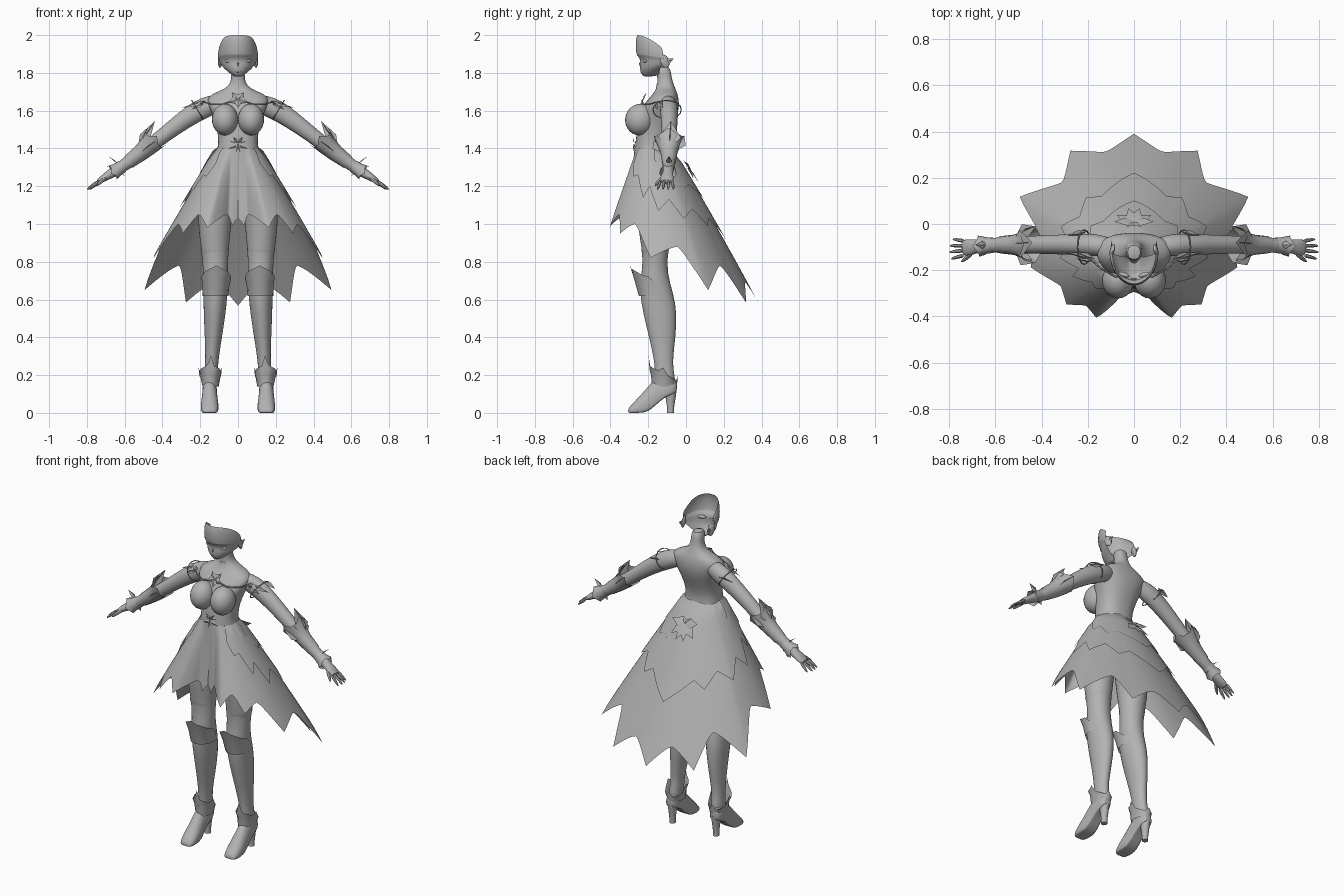
import bpy, bmesh, math
from mathutils import Vector, Matrix

grey = bpy.data.materials.new("neutral_grey")
grey.diffuse_color = (0.45, 0.45, 0.45, 1)


def finish(name, bm, mirror=False, sub=0, angle=50):
    """Turn a bmesh into a shaded object, optionally mirrored left to right."""
    bmesh.ops.recalc_face_normals(bm, faces=bm.faces)
    me = bpy.data.meshes.new(name)
    bm.to_mesh(me)
    bm.free()
    me.materials.append(grey)
    for p in me.polygons:
        p.use_smooth = True
    me.set_sharp_from_angle(angle=math.radians(angle))
    ob = bpy.data.objects.new(name, me)
    bpy.context.collection.objects.link(ob)
    if mirror:
        ob.modifiers.new("mirror", 'MIRROR').use_mirror_merge = False
    if sub:
        m = ob.modifiers.new("smooth", 'SUBSURF')
        m.levels = m.render_levels = sub
    return ob


def sheet(bm, rows, closed):
    """Join rows of points with quads."""
    vs = [[bm.verts.new(p) for p in r] for r in rows]
    n = len(rows[0])
    for a, b in zip(vs, vs[1:]):
        for i in range(n if closed else n - 1):
            j = (i + 1) % n
            bm.faces.new((a[i], a[j], b[j], b[i]))
    return vs


def loft(name, rings, mirror=False, sub=1, caps=True):
    bm = bmesh.new()
    vs = sheet(bm, rings, True)
    if caps:
        bm.faces.new(vs[0])
        bm.faces.new(vs[-1])
    return finish(name, bm, mirror, sub)


def upright(rows, n=16, zig=0, power=1):
    """Horizontal rings: centre x, front y, back y, z, half width, forward tilt."""
    out = []
    for k, (cx, yf, yb, z, rx, *tilt) in enumerate(rows):
        ring, tl = [], tilt[0] if tilt else 0
        for i in range(n):
            a = math.tau * i / n
            s, c = [math.copysign(abs(v) ** power, v) for v in (math.sin(a), math.cos(a))]
            dz = zig * (1 if i % 4 == 0 else -1) if k == len(rows) - 1 else 0
            ring.append(Vector((cx + rx * s, (yf + yb) / 2 + (yf - yb) / 2 * c, z + tl * c + dz)))
        out.append(ring)
    return out


def tube(pts, radii, n=12, zig=0):
    """Rings along a path; each radius is a number or a (sideways, upward) pair."""
    pts, out = [Vector(p) for p in pts], []
    for k, p in enumerate(pts):
        t = (pts[min(k + 1, len(pts) - 1)] - pts[max(k - 1, 0)]).normalized()
        u = Vector((0, 1, 0)) if abs(t.y) < 0.9 else Vector((1, 0, 0))
        u = (u - t * u.dot(t)).normalized()
        v = t.cross(u)
        r = radii[k] if isinstance(radii, (list, tuple)) else radii
        ru, rv = r if isinstance(r, tuple) else (r, r)
        ring = []
        for i in range(n):
            a = math.tau * i / n
            d = zig * (1 if i % 3 == 0 else -0.4) if k == len(pts) - 1 else 0
            ring.append(p + u * ru * math.cos(a) + v * rv * math.sin(a) + t * d)
        out.append(ring)
    return out


def ball(name, c, s, tilt=(0, 0, 0), mirror=False):
    bm = bmesh.new()
    rot = Matrix.Rotation(tilt[0], 4, 'X') @ Matrix.Rotation(tilt[2], 4, 'Z')
    bmesh.ops.create_uvsphere(bm, u_segments=24, v_segments=14, radius=1,
                              matrix=Matrix.Translation(c) @ rot @ Matrix.Diagonal((*s, 1)))
    return finish(name, bm, mirror)


def leaves(name, items, normal, mirror=False):
    """Pointed, creased petals from base to tip."""
    bm, nrm = bmesh.new(), Vector(normal).normalized()
    for base, tip, w in items:
        b, t = Vector(base), Vector(tip)
        s = (t - b).cross(nrm).normalized() * w / 2
        m = b.lerp(t, 0.4)
        vb, vt, v1, v2, vm = [bm.verts.new(p) for p in (b, t, m + s, m - s, m + nrm * 0.006)]
        for f in ((vb, v1, vm), (v1, vt, vm), (vt, v2, vm), (v2, vb, vm)):
            bm.faces.new(f)
    return finish(name, bm, mirror, 0, 30)


def lerp_table(tab, x):
    for (a, p), (b, q) in zip(tab, tab[1:]):
        if x <= b:
            return p + (q - p) * (x - a) / (b - a)
    return tab[-1][1]


# Torso and neck
loft("torso", upright([(0, -.26, -.07, 1.22, .15), (0, -.275, -.068, 1.31, .138),
                       (0, -.272, -.08, 1.37, .114), (0, -.268, -.093, 1.43, .103),
                       (0, -.26, -.075, 1.5, .11), (0, -.25, -.045, 1.57, .13),
                       (0, -.235, -.036, 1.62, .155), (0, -.2, -.038, 1.66, .168),
                       (0, -.175, -.045, 1.69, .14), (0, -.158, -.055, 1.715, .065),
                       (0, -.15, -.07, 1.75, .037), (0, -.154, -.078, 1.79, .036),
                       (0, -.165, -.085, 1.84, .034)], 24, 0, .85))
ball("bust", (.069, -.244, 1.553), (.069, .078, .084), (-.25, 0, 0), True)
loft("choker", upright([(0, -.158, -.065, 1.728, .046), (0, -.156, -.068, 1.74, .042)]), sub=0)

# Face shell with fringe, open at the back and top: front z, side z, half width, front y, side y
rows = []
for zf, zs, w, yf, ys in [(2.0, 1.935, .093, -.258, -.13), (1.98, 1.925, .102, -.266, -.125),
                          (1.93, 1.895, .107, -.267, -.12), (1.892, 1.872, .106, -.262, -.12),
                          (1.886, 1.868, .1, -.251, -.12), (1.862, 1.855, .097, -.24, -.12),
                          (1.84, 1.843, .09, -.245, -.125), (1.815, 1.83, .077, -.243, -.135),
                          (1.795, 1.815, .056, -.237, -.14), (1.777, 1.8, .03, -.224, -.145),
                          (1.783, 1.797, .024, -.17, -.13)]:
    rows.append([])
    for i in range(21):
        a = math.radians(-90 + 9 * i)
        rows[-1].append((w * math.sin(a), ys + (yf - ys) * math.cos(a),
                         zf + (zs - zf) * (1 - math.cos(a)) ** 1.7))
bm = bmesh.new()
sheet(bm, rows, False)
finish("face_shell", bm, sub=1)
leaves("nose", [((0, -.24, 1.86), (0, -.249, 1.833), .01)], (0, -1, 0))
ball("eye", (.045, -.219, 1.864), (.026, .01, .01), (0, 0, .3), True)
ball("lips", (0, -.238, 1.806), (.012, .004, .003))
ball("ear", (.094, -.112, 1.862), (.01, .024, .036), (.35, 0, .3), True)
leaves("ear_tip", [((.095, -.12, 1.85), (.095, -.066, 1.875), .035)], (1, 0, 0), True)

# Arms, hands and fingers
loft("arm", tube([(.05, -.105, 1.65), (.11, -.1, 1.64), (.17, -.09, 1.62), (.24, -.088, 1.583),
                  (.34, -.089, 1.511), (.45, -.09, 1.425), (.53, -.09, 1.362), (.62, -.092, 1.3),
                  (.67, -.096, 1.268), (.705, -.1, 1.247), (.748, -.105, 1.218)],
                 [(.03, .03), (.042, .047), (.05, .057), (.047, .054), (.043, .045), .038, .04, .031, .026,
                  (.036, .02), (.04, .013)], 16), True)
for i in range(4):
    y, reach = -.073 - .021 * i, (-.012, 0, .002, -.006)[i]
    loft("finger_%d" % (i + 1), tube([(.735, y, 1.228), (.77 + reach, y - .003 * (i - 1), 1.205),
                                      (.8 + reach, y - .008 * (i - 1), 1.18)], [.011, .01, .005], 6), True)
loft("thumb", tube([(.695, -.115, 1.25), (.725, -.148, 1.225), (.75, -.165, 1.2)], [.014, .012, .006], 6), True)

# Glove cuffs and wrist frills
loft("glove_cuff", tube([(.58, -.09, 1.328), (.52, -.09, 1.373), (.475, -.09, 1.413), (.442, -.09, 1.45)],
                        [.037, .044, (.06, .052), (.08, .066)], 12, .02), True, 0, False)
leaves("cuff_spike", [((.53, -.09, 1.4), (.44, -.08, 1.545), .12)], (.8, 0, .6), True)
leaves("cuff_spike_ridge", [((.53, -.09, 1.4), (.44, -.08, 1.545), .06)], (0, 1, 0), True)
leaves("cuff_side_spike", [((.51, -.05, 1.39), (.425, -.01, 1.47), .07), ((.51, -.13, 1.38), (.435, -.17, 1.44), .07)],
       (.5, 0, .8), True)
loft("wrist_frill", tube([(.61, -.092, 1.307), (.64, -.093, 1.287), (.665, -.095, 1.271)],
                         [.033, .036, .046], 12, .012), True, 0, False)
leaves("wrist_spike", [((.635, -.09, 1.315), (.688, -.09, 1.36), .035), ((.62, -.09, 1.28), (.6, -.09, 1.25), .03)],
       (-.6, 0, .8), True)

# Skirt: jagged layers hung on one flaring surface, angle 0 at the front
SLOPE = [(0, .05), (22, .1), (35, .41), (60, .5), (90, .575), (120, .63), (150, .58), (180, .575)]


def skirt_point(deg, z, off):
    a, h = math.radians(deg), 1.4 - z
    r0 = 1 / math.hypot(math.sin(a) / .108, math.cos(a) / .094)
    r = r0 + lerp_table(SLOPE, abs(deg)) * h * (1.08 - .1 * h) + off
    return Vector((r * math.sin(a), -.18 - r * math.cos(a), z))


def skirt(name, hem, off, curl=1.4):
    """Hem alternates tips and notches; curl makes the tips slender."""
    cols = []
    for (a, p), (b, q) in zip(hem, hem[1:]):
        for k in range(6):
            t = k / 6
            f = t ** curl if q < p else 1 - (1 - t) ** curl
            cols.append((a + (b - a) * t, p + (q - p) * f))
    cols.append(hem[-1])
    bm = bmesh.new()
    sheet(bm, [[skirt_point(a, 1.41 - (1.41 - z) * t / 10, off * min(1, t / 3)) for a, z in cols]
               for t in range(11)], False)
    return finish(name, bm, True)


skirt("skirt", [(0, 1.03), (14, .99), (24, 1.05), (36, .98), (50, 1.05), (60, .95), (74, 1.0), (89, .82),
                (108, .88), (121, .65), (139, .78), (151, .585), (166, .69), (180, .568)], 0)
skirt("middle_skirt_layer", [(50, 1.32), (60, 1.25), (68, 1.26), (80, 1.14), (87, 1.2), (96, 1.07), (108, 1.13),
                             (118, 1.03), (132, 1.08), (145, .99), (155, 1.03), (180, .9)], .012, 1.1)
skirt("upper_skirt_layer", [(95, 1.34), (110, 1.24), (120, 1.26), (132, 1.19), (145, 1.21), (180, 1.12)], .018, 1.1)

# Waist ornament and back bow
leaves("waist_ornament", [((0, -.274, 1.43), (.09, -.235, 1.445), .025), ((0, -.274, 1.42), (.05, -.268, 1.4), .02),
                          ((0, -.274, 1.43), (.025, -.274, 1.46), .016), ((0, -.274, 1.43), (.01, -.277, 1.38), .02)],
       (0, -1, 0), True)
leaves("back_bow", [((0, .01, 1.3), (.085, .01, 1.32), .06), ((0, .01, 1.3), (.075, .04, 1.24), .06),
                    ((0, .01, 1.3), (.025, .068, 1.22), .05), ((0, .01, 1.3), (.03, -.012, 1.335), .035)],
       (0, .8, .6), True)

# Necklace flower, chains and shoulder ornaments
leaves("necklace_flower", [((0, -.225, 1.66), (.055 * math.sin(a), -.225 + .02 * math.cos(a),
                            1.66 + .045 * math.cos(a)), .035)
                           for a in [math.tau * k / 5 + math.pi / 5 for k in range(5)]], (0, -1, .2))
loft("shoulder_chain", tube([(.02, -.232, 1.655), (.08, -.228, 1.635), (.14, -.195, 1.635), (.18, -.16, 1.645),
                             (.21, -.14, 1.635)], .004, 6), True, 0)
leaves("shoulder_feather", [((.17, -.15, 1.645), (.3, -.12, 1.615), .03), ((.17, -.15, 1.65), (.25, -.12, 1.635), .03),
                            ((.18, -.16, 1.635), (.25, -.15, 1.605), .025), ((.2, -.03, 1.63), (.29, -.05, 1.61), .03)],
       (0, -.6, .8), True)
loop = []
for i in range(17):
    a = math.tau * i / 16
    loop.append((.215 + .03 * math.sin(a), -.1 + .075 * math.cos(a), 1.605 + .05 * math.sin(a)))
loft("arm_ring", tube(loop, .003, 6), True, 0)

# Legs and boots
loft("leg", upright([(.1, -.26, -.06, 1.26, .09), (.12, -.265, -.065, 1.1, .097), (.125, -.252, -.073, .95, .085),
                     (.12, -.222, -.105, .8, .066), (.118, -.25, -.085, .69, .068), (.121, -.24, -.05, .58, .063),
                     (.127, -.212, -.048, .46, .053), (.134, -.182, -.062, .34, .04), (.14, -.167, -.07, .26, .035),
                     (.142, -.165, -.06, .2, .036), (.147, -.16, -.05, .13, .037)]), True)
loft("stocking_band", upright([(.123, -.237, -.09, .865, .075), (.122, -.233, -.096, .845, .072)]), True, 0, False)
loft("knee_cuff", upright([(.119, -.25, -.078, .62, .068, 0), (.117, -.272, -.085, .67, .071, .03),
                           (.115, -.297, -.1, .715, .079, .06)], 16, .006), True, 0, False)
loft("ankle_frill", upright([(.145, -.182, -.05, .14, .043, 0), (.146, -.185, -.045, .19, .053, .02),
                             (.147, -.197, -.045, .225, .062, .04)], 16, .015), True, 0, False)
leaves("ankle_spike", [((.144, -.18, .18), (.144, -.198, .305), .05)], (0, -1, 0), True)

# Shoes with flat soles: y, bottom z, top z, half width
shoe = []
for y, zb, zt, rx in [(-.307, 0, .022, .028), (-.29, 0, .042, .042), (-.245, 0, .09, .049), (-.2, .005, .14, .045),
                      (-.16, .042, .19, .04), (-.11, .085, .2, .039), (-.07, .1, .19, .036), (-.047, .115, .165, .02)]:
    shoe.append([(.15 + rx * math.cos(math.tau * i / 20), y,
                  max(zb, zb + (zt - zb) * (.3 + .7 * math.sin(math.tau * i / 20)))) for i in range(20)])
loft("shoe", shoe, True)
loft("shoe_heel", upright([(.149, -.12, -.048, .13, .032), (.149, -.108, -.055, .08, .023),
                           (.149, -.1, -.063, .03, .018), (.149, -.1, -.064, 0, .018)], 12), True, 0)
